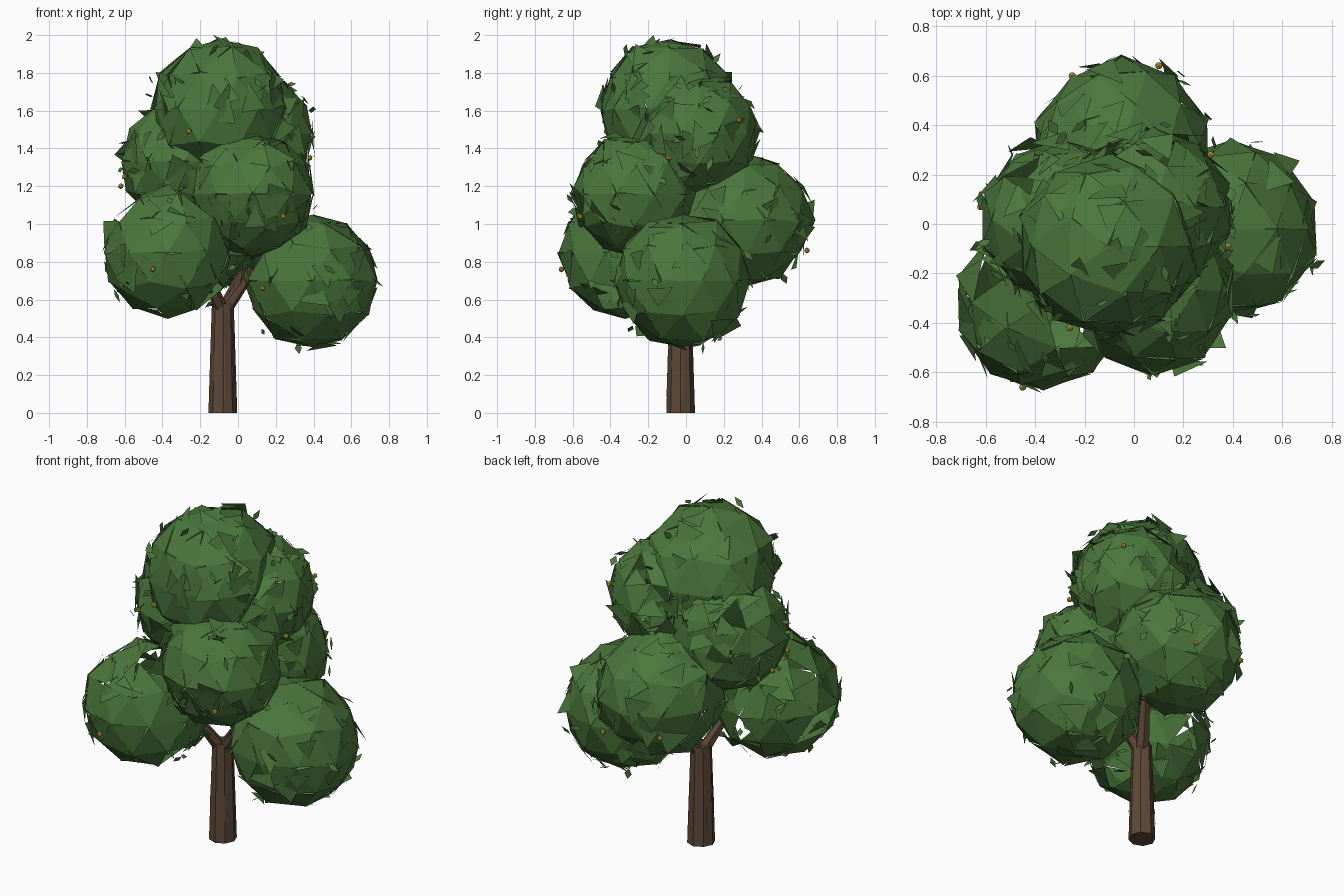
import bpy, bmesh, math, random
from mathutils import Vector, Matrix

random.seed(11)
if "Cube" in bpy.data.objects:
    bpy.data.objects.remove(bpy.data.objects["Cube"], do_unlink=True)


def material(name, rgb):
    m = bpy.data.materials.new(name)
    m.use_nodes = True
    m.diffuse_color = (*rgb, 1)
    bsdf = m.node_tree.nodes["Principled BSDF"]
    bsdf.inputs["Base Color"].default_value = (*rgb, 1)
    bsdf.inputs["Roughness"].default_value = 0.9
    return m


GREEN = material("leaf green", (0.07, 0.185, 0.045))
BROWN = material("bark brown", (0.11, 0.064, 0.039))
YELLOW = material("fruit yellow", (0.62, 0.42, 0.05))


def finish(bm, name, mat):
    mesh = bpy.data.meshes.new(name)
    bm.to_mesh(mesh)
    bm.free()
    mesh.materials.append(mat)
    ob = bpy.data.objects.new(name, mesh)
    bpy.context.collection.objects.link(ob)
    return ob


def direction():
    return Vector([random.gauss(0, 1) for _ in range(3)]).normalized()


def inside_other(p, own):
    return any(n != own and (p - c).length < r * 0.93 for n, (c, r, _) in BLOBS.items())


def add_patch(bm, centre, normal, points):
    """Flat polygon laid out in the plane across the given normal."""
    q = normal.to_track_quat("Z", "Y") @ Matrix.Rotation(random.uniform(0, math.tau), 3, "Z").to_quaternion()
    bm.faces.new([bm.verts.new(centre + q @ Vector((x, y, 0))) for x, y in points])


def open_spots(name, count, reach):
    """Random places on the outside of a clump, clear of its neighbours."""
    centre, radius, _ = BLOBS[name]
    while count:
        d = direction()
        p = centre + d * radius * random.uniform(*reach)
        if not inside_other(p, name):
            count -= 1
            yield p, d


# Foliage clumps: centre, radius, share of open faces
BLOBS = {
    "crown": (Vector((-0.1, -0.09, 1.61)), 0.37, 0.0),
    "front": (Vector((0.08, -0.27, 1.16)), 0.33, 0.06),
    "left_low": (Vector((0.39, -0.02, 0.70)), 0.36, 0.03),
    "right_low": (Vector((-0.37, -0.32, 0.85)), 0.35, 0.33),
    "back": (Vector((-0.05, 0.31, 1.02)), 0.36, 0.0),
    "right_mid": (Vector((-0.29, 0.02, 1.33)), 0.33, 0.08),
    "left_high": (Vector((0.08, 0.07, 1.48)), 0.32, 0.08),
}

for name, (centre, radius, gaps) in BLOBS.items():
    # Faceted clump of separate, slightly tilted faces; some left open away from the front
    bm = bmesh.new()
    bmesh.ops.create_icosphere(bm, subdivisions=2, radius=radius)
    for v in bm.verts:
        v.co = v.co * random.uniform(0.96, 1.04) + centre
    bm.normal_update()
    holes = [f for f in bm.faces if f.normal.y > -0.5 and random.random() < gaps]
    bmesh.ops.delete(bm, geom=holes, context="FACES")
    bmesh.ops.split_edges(bm, edges=bm.edges[:])
    for f in bm.faces:
        turn = Matrix.Rotation(random.gauss(0, 0.07), 3, direction())
        middle = f.calc_center_median()
        for v in f.verts:
            v.co = middle + turn @ (v.co - middle) * 1.02
    finish(bm, name + "_foliage", GREEN)

    # Loose overlapping leaf shards close to the clump
    bm = bmesh.new()
    for p, d in open_spots(name, 24, (0.93, 1.0)):
        size = random.uniform(0.06, 0.1)
        tilt = (d + direction() * 0.4).normalized()
        add_patch(bm, p, tilt, [(-size, -size * 0.5), (size, -size * 0.4), (0.01, size)])
    finish(bm, name + "_shards", GREEN)

    # Small diamond leaves sticking out
    bm = bmesh.new()
    for p, d in open_spots(name, 12, (1.0, 1.07)):
        w, h = random.uniform(0.014, 0.022), random.uniform(0.03, 0.042)
        add_patch(bm, p, direction(), [(-w, 0), (0, -h), (w, 0), (0, h)])
    finish(bm, name + "_leaves", GREEN)


def limb(name, path, radii, sides, ridge):
    """Tapered, slightly ridged limb; every ring faces along the whole limb."""
    bm = bmesh.new()
    rings = []
    ridges = [1 + random.uniform(-ridge, ridge) for _ in range(sides)]
    axis = path[-1] - path[0]
    turn = Vector((0, 0, 1)).rotation_difference(axis)
    for p, r in zip(path, radii):
        ring = []
        for k in range(sides):
            a = math.tau * k / sides
            ring.append(bm.verts.new(p + turn @ Vector((math.cos(a), math.sin(a), 0)) * r * ridges[k]))
        rings.append(ring)
    for low, high in zip(rings, rings[1:]):
        for k in range(sides):
            n = (k + 1) % sides
            bm.faces.new((low[k], low[n], high[n], high[k]))
    bm.faces.new(rings[0][::-1])
    bm.faces.new(rings[-1])
    finish(bm, name, BROWN)


# Trunk and short forking branches
fork = Vector((-0.08, -0.03, 0.58))
limb("trunk", [Vector((-0.08, -0.03, 0)), Vector((-0.08, -0.03, 0.3)), fork],
     [0.075, 0.066, 0.057], 8, 0.05)
for name, tip in (("back_branch", (0.06, 0.17, 0.8)), ("right_branch", (-0.16, -0.14, 0.72)),
                  ("left_branch", (0.08, -0.06, 0.76))):
    start = fork - Vector((0, 0, 0.05))
    end = Vector(tip)
    limb(name, [start, start.lerp(end, 0.5), end], [0.04, 0.033, 0.024], 6, 0.06)

# Bark strips on the trunk
bm = bmesh.new()
for k in range(8):
    a = math.tau * (k + 0.15) / 8 + random.uniform(-0.1, 0.1)
    low, high = random.uniform(0.02, 0.2), random.uniform(0.34, 0.54)
    loop = []
    for z, off in ((low, -0.06), (low + 0.03, 0.08), (high, 0.07), (high - 0.04, -0.05)):
        r = 0.076 - 0.031 * z
        loop.append(bm.verts.new((-0.08 + r * math.cos(a + off), -0.03 + r * math.sin(a + off), z)))
    bm.faces.new(loop)
finish(bm, "bark_strips", BROWN)

# Fruits
FRUITS = [(-0.45, -0.66, 0.76), (0.71, -0.1, 0.65), (0.24, -0.56, 1.04), (-0.26, -0.42, 1.49),
          (-0.6, -0.1, 1.25), (0.1, 0.64, 0.86), (0.31, 0.28, 1.55), (0.38, -0.09, 1.35),
          (0.13, -0.25, 0.66), (-0.62, 0.07, 1.2), (-0.25, 0.6, 0.9)]
bm = bmesh.new()
for p in FRUITS:
    bmesh.ops.create_icosphere(bm, subdivisions=1, radius=0.016, matrix=Matrix.Translation(p))
finish(bm, "fruits", YELLOW)
